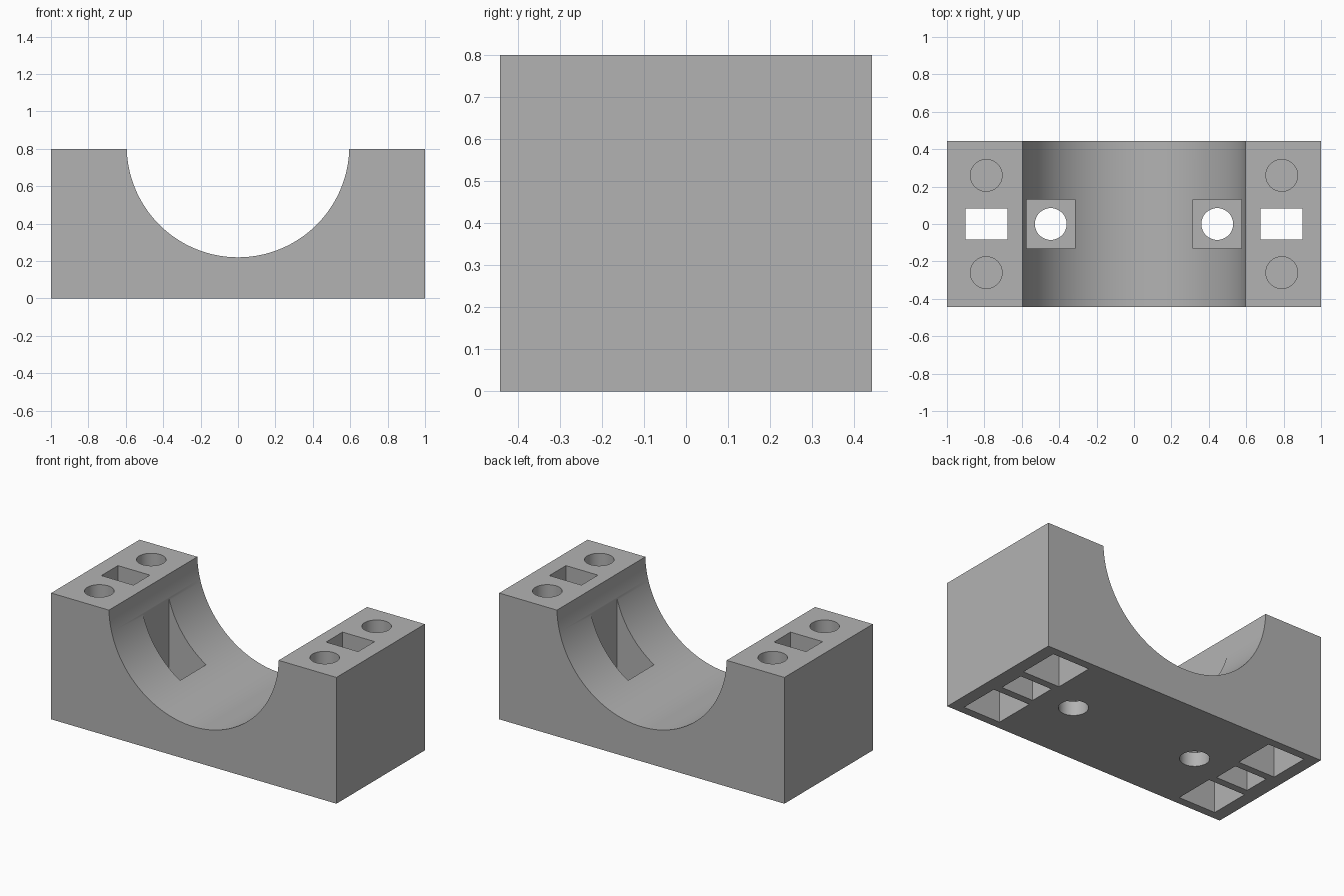
import bpy, bmesh, math
from mathutils import Matrix

if "Cube" in bpy.data.objects:
    bpy.data.objects.remove(bpy.data.objects["Cube"])

HALF_X, HALF_Y, TOP = 1.0, 0.4425, 0.8
ARC_R, ARC_Z = 0.595, 0.815      # round cradle
cutters = []


def finish(name, bm):
    bmesh.ops.recalc_face_normals(bm, faces=bm.faces)
    mesh = bpy.data.meshes.new(name)
    bm.to_mesh(mesh)
    bm.free()
    obj = bpy.data.objects.new(name, mesh)
    bpy.context.collection.objects.link(obj)
    return obj


def box_cut(name, x, y, sx, sy, z0, z1):
    bm = bmesh.new()
    bmesh.ops.create_cube(bm, size=1, matrix=Matrix.Translation((x, y, (z0 + z1) / 2))
                          @ Matrix.Diagonal((sx, sy, z1 - z0, 1)))
    cutters.append(finish(name, bm))


def round_cut(name, x, y, r, z0, z1):
    bm = bmesh.new()
    bmesh.ops.create_cone(bm, cap_ends=True, segments=48, radius1=r, radius2=r,
                          depth=z1 - z0, matrix=Matrix.Translation((x, y, (z0 + z1) / 2)))
    cutters.append(finish(name, bm))


# Clamp body: block profile with a round cradle, extruded front to back
a0 = math.asin((ARC_Z - TOP) / ARC_R)
steps = 96
profile = [(-HALF_X, TOP), (-HALF_X, 0), (HALF_X, 0), (HALF_X, TOP)]
for i in range(steps + 1):
    a = a0 + (math.pi - 2 * a0) * i / steps
    profile.append((ARC_R * math.cos(a), ARC_Z - ARC_R * math.sin(a)))
bm = bmesh.new()
face = bm.faces.new([bm.verts.new((x, -HALF_Y, z)) for x, z in profile])
ext = bmesh.ops.extrude_face_region(bm, geom=[face])
bmesh.ops.translate(bm, vec=(0, 2 * HALF_Y, 0),
                    verts=[v for v in ext["geom"] if isinstance(v, bmesh.types.BMVert)])
body = finish("clamp_body", bm)

for s in (-1, 1):
    # Square seat in the cradle with a screw hole through its floor
    box_cut("seat_cutter", s * 0.445, 0, 0.26, 0.26, 0.09, 0.79)
    round_cut("screw_hole_cutter", s * 0.445, 0, 0.085, -0.1, 0.3)
    # Strap slot through the shoulder
    box_cut("slot_cutter", s * 0.7875, 0, 0.225, 0.165, -0.1, 0.9)
    for t in (-1, 1):
        # Bolt hole from above, square nut pocket from below, thin web between
        round_cut("bolt_hole_cutter", s * 0.79, t * 0.26, 0.085, 0.41, 0.9)
        box_cut("nut_pocket_cutter", s * 0.79, t * 0.26, 0.26, 0.26, -0.1, 0.395)

# Cut all openings
for c in cutters:
    mod = body.modifiers.new(c.name, 'BOOLEAN')
    mod.operation, mod.solver, mod.object = 'DIFFERENCE', 'EXACT', c
bpy.context.view_layer.update()
deps = bpy.context.evaluated_depsgraph_get()
cut_mesh = bpy.data.meshes.new_from_object(body.evaluated_get(deps))
body.modifiers.clear()
body.data = cut_mesh
for c in cutters:
    bpy.data.objects.remove(c)

# Single grey finish, smooth curves with sharp edges
mat = bpy.data.materials.new("grey_plastic")
mat.diffuse_color = (0.448, 0.448, 0.448, 1)
mat.use_nodes = True
mat.node_tree.nodes["Principled BSDF"].inputs["Base Color"].default_value = mat.diffuse_color
body.data.materials.clear()
body.data.materials.append(mat)
bpy.context.view_layer.objects.active = body
body.select_set(True)
bpy.ops.object.shade_smooth_by_angle(angle=math.radians(30))
